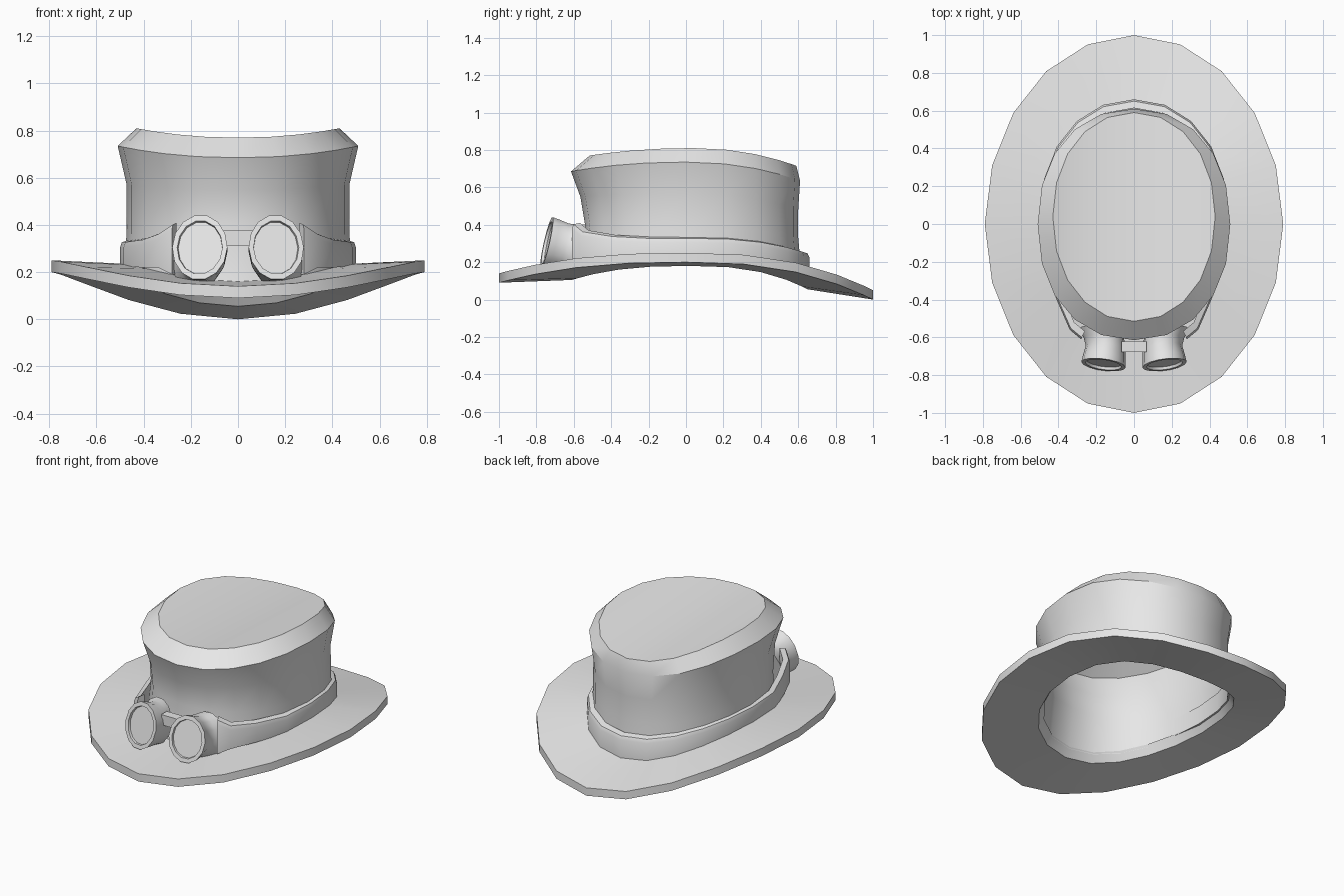
import bpy, bmesh, math
from mathutils import Vector

if "Cube" in bpy.data.objects:
    bpy.data.objects.remove(bpy.data.objects["Cube"], do_unlink=True)

SIDES = 20
grey = bpy.data.materials.new("plain grey")
grey.use_nodes = True
grey.diffuse_color = (0.8, 0.8, 0.8, 1)
grey.node_tree.nodes["Principled BSDF"].inputs["Base Color"].default_value = (0.8, 0.8, 0.8, 1)


def power(v, e):
    return math.copysign(abs(v) ** e, v)


def oval(rx, front, back, z_side, z_front, z_back, e=1.0, bend=2.5):
    """Oval loop starting at the back; its height bends towards both ends."""
    pts = []
    for i in range(SIDES):
        a = 2 * math.pi * i / SIDES
        s, c = math.sin(a), math.cos(a)
        z_end = z_back if c > 0 else z_front
        pts.append(Vector((rx * power(s, e),
                           (front + back) / 2 + (back - front) / 2 * power(c, e),
                           z_side + (z_end - z_side) * abs(c) ** bend)))
    return pts


def loft(name, rings, loop=False, cap_start=False, cap_end=False, saddle=False, angle=35):
    """Join closed rings of equal size into one surface."""
    bm = bmesh.new()
    rows = [[bm.verts.new(p) for p in r] for r in rings]
    n = len(rows[0])
    pairs = list(zip(rows, rows[1:])) + ([(rows[-1], rows[0])] if loop else [])
    for a, b in pairs:
        for i in range(n):
            j = (i + 1) % n
            bm.faces.new((a[i], a[j], b[j], b[i]))
    if cap_start:
        bm.faces.new(rows[0])
    if cap_end:
        bm.faces.new(rows[-1])
    if saddle:
        # strips running front to back across the first ring
        r, h = rows[0], n // 2
        for i in range(-(h // 2), h // 2):
            quad = [r[i % n], r[(i + 1) % n], r[(h - i - 1) % n], r[(h - i) % n]]
            bm.faces.new(list(dict.fromkeys(quad)))
    finish(name, bm, angle)


def finish(name, bm, angle=35):
    bmesh.ops.recalc_face_normals(bm, faces=bm.faces)
    for f in bm.faces:
        f.smooth = True
    for e in bm.edges:
        e.smooth = e.calc_face_angle(0) < math.radians(angle)
    me = bpy.data.meshes.new(name)
    bm.to_mesh(me)
    bm.free()
    me.materials.append(grey)
    ob = bpy.data.objects.new(name, me)
    bpy.context.collection.objects.link(ob)


# Waisted crown with a saddle-shaped top
loft("crown", [
    oval(0.43, -0.515, 0.59, 0.81, 0.77, 0.715, 0.95, 2),
    oval(0.51, -0.615, 0.61, 0.735, 0.685, 0.635, 0.92, 2),
    oval(0.472, -0.565, 0.60, 0.57, 0.55, 0.48, 0.92, 2),
    oval(0.472, -0.54, 0.60, 0.38, 0.40, 0.33, 0.92, 2),
    oval(0.48, -0.58, 0.62, 0.22, 0.15, 0.11, 0.95),
], saddle=True, angle=28)

# Thick brim, dipping at the front and back
loft("brim", [
    oval(0.47, -0.575, 0.61, 0.235, 0.16, 0.12, 0.95),
    oval(0.79, -1, 1, 0.25, 0.14, 0.05),
    oval(0.79, -1, 1, 0.20, 0.09, 0.0),
    oval(0.50, -0.61, 0.65, 0.18, 0.105, 0.055, 0.95),
], loop=True)

# Band round the back and sides, running forward as the goggle strap
top = oval(0.50, -0.60, 0.66, 0.335, 0.335, 0.255, 0.95)
low = oval(0.50, -0.60, 0.66, 0.22, 0.22, 0.10, 0.95)
half = [(t.x, t.y, t.z, b.z) for t, b in zip(top[:6], low[:6])]
half += [(0.485, -0.2, 0.335, 0.225), (0.41, -0.40, 0.345, 0.22),
         (0.34, -0.56, 0.37, 0.22), (0.28, -0.61, 0.41, 0.19)]
path = [(-x, y, t, b) for x, y, t, b in reversed(half[1:])] + half
loft("band_strap", [
    [Vector((x * 0.93, y * 0.93, t)), Vector((x * 0.985, y * 0.985, t - 0.008)),
     Vector((x, y, t - 0.03)), Vector((x, y, b)), Vector((x * 0.93, y * 0.93, b))]
    for x, y, t, b in path], cap_start=True, cap_end=True, angle=40)

# Goggle cups: (depth, size, outward shift) from the lens to the rear flare
CUP = [(0.015, 0.80, 0), (0, 0.82, 0), (0, 1, 0), (0.035, 0.97, 0),
       (0.09, 0.90, 0), (0.13, 0.93, 0.012), (0.18, 1.0, 0.035)]
for side, label in ((1, "left"), (-1, "right")):
    axis = Vector((0.13 * side, -0.96, 0.22)).normalized()
    across = axis.cross(Vector((0, 0, 1))).normalized()
    up = across.cross(axis)
    centre = Vector((0.162 * side, -0.745, 0.305))
    rings = []
    for depth, size, shift in CUP:
        mid = centre - axis * depth + Vector((shift * side, 0, 0))
        rings.append([mid + across * (0.118 * size * math.cos(a)) + up * (0.142 * size * math.sin(a))
                      for a in (2 * math.pi * k / 14 for k in range(14))])
    loft(label + "_goggle", rings, cap_start=True, cap_end=True)

# Nose bridge between the cups
bm = bmesh.new()
bmesh.ops.create_cube(bm, size=1)
for v in bm.verts:
    v.co = Vector((v.co.x * 0.13, -0.65 + v.co.y * 0.055, 0.343 + v.co.z * 0.065))
finish("nose_bridge", bm)
